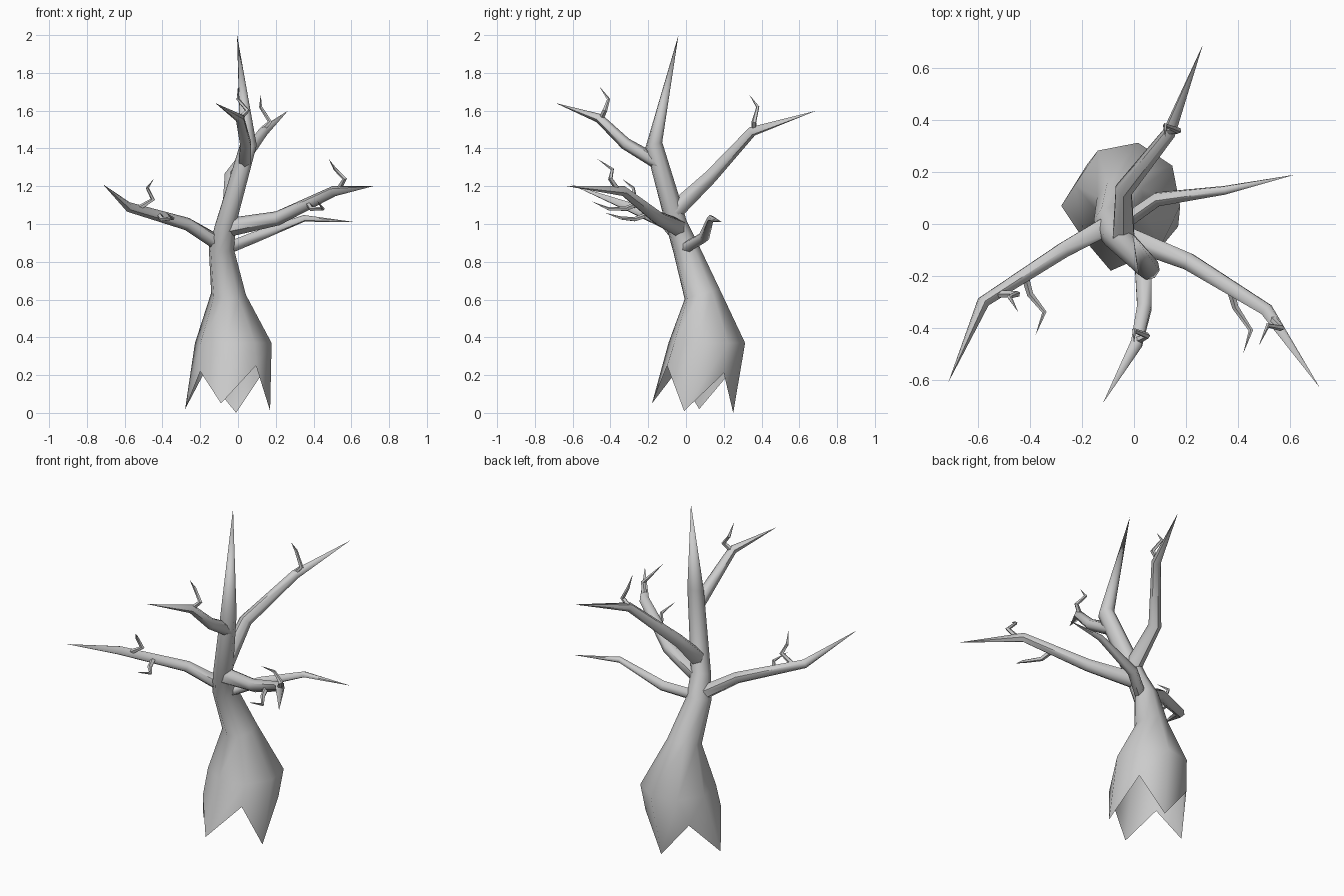
import bpy, math
from mathutils import Vector

if "Cube" in bpy.data.objects:
    bpy.data.objects.remove(bpy.data.objects["Cube"])


def make(name, verts, faces):
    me = bpy.data.meshes.new(name)
    me.from_pydata([tuple(v) for v in verts], [], faces)
    me.update()
    ob = bpy.data.objects.new(name, me)
    bpy.context.collection.objects.link(ob)
    bpy.ops.object.select_all(action='DESELECT')
    ob.select_set(True)
    bpy.context.view_layer.objects.active = ob
    bpy.ops.object.mode_set(mode='EDIT')
    bpy.ops.mesh.select_all(action='SELECT')
    bpy.ops.mesh.normals_make_consistent(inside=False)
    bpy.ops.object.mode_set(mode='OBJECT')
    bpy.ops.object.shade_smooth_by_angle(angle=math.radians(60))
    return ob


def bridge(start, n):
    return [(start + i, start + (i + 1) % n, start + n + (i + 1) % n, start + n + i)
            for i in range(n)]


def limb(name, path, radii, n):
    """Bent tapering tube ending in a point."""
    pts = [Vector(p) for p in path]
    verts, faces, ref = [], [], None
    for k, p in enumerate(pts[:-1]):
        d = (pts[k + 1] - p).normalized()
        if k:
            d = (d + (p - pts[k - 1]).normalized()).normalized()
        if ref is None:
            ref = Vector((0, 0, 1)) if abs(d.z) < 0.9 else Vector((1, 0, 0))
        u = (ref - d * ref.dot(d)).normalized()
        v = d.cross(u)
        ref = u
        for i in range(n):
            a = 2 * math.pi * i / n
            verts.append(p + (u * math.cos(a) + v * math.sin(a)) * radii[k])
        if k:
            faces += bridge((k - 1) * n, n)
    tip = len(verts)
    verts.append(pts[-1])
    faces += [(tip - n + i, tip - n + (i + 1) % n, tip) for i in range(n)]
    return make(name, verts, faces)


# Trunk: zigzag root hem, swollen base, leaning stem, pointed top
N = 8
verts = [(0.17, -0.01, 0.01), (0.13, 0.2, 0.21), (-0.01, 0.25, 0), (-0.18, 0.23, 0.21),
         (-0.28, 0.07, 0.02), (-0.2, -0.05, 0.22), (-0.09, -0.18, 0.05), (0.095, -0.1, 0.25)]
rings = [(-0.025, 0.11, 0.37, 0.207), (-0.05, 0.085, 0.63, 0.094), (-0.088, 0.0, 0.87, 0.068),
         (-0.065, -0.05, 1.0, 0.055), (0.055, -0.17, 1.42, 0.045)]
faces = []
for k, (x, y, z, r) in enumerate(rings):
    for i in range(N):
        a = 2 * math.pi * i / N - 0.2
        # rings tilt with the lean of the stem
        tilt = 0.3 * math.sin(a) * r if k else 0
        verts.append((x + r * math.cos(a), y + r * math.sin(a), z + tilt))
    faces += bridge(k * N, N)
tip = len(verts)
verts.append((-0.005, -0.04, 2.0))
faces += [(tip - N + i, tip - N + (i + 1) % N, tip) for i in range(N)]
make("trunk", verts, faces)

# Main branches
limb("branch_right_upper", [(-0.06, -0.04, 0.98), (0.21, -0.145, 1.03), (0.51, -0.33, 1.175),
                            (0.715, -0.63, 1.2)], [0.05, 0.038, 0.028], 6)
limb("branch_right_lower", [(-0.06, -0.01, 0.87), (0.09, 0.095, 0.93), (0.35, 0.13, 1.03),
                            (0.62, 0.19, 1.01)], [0.032, 0.03, 0.018], 6)
limb("branch_left", [(-0.09, 0.0, 0.89), (-0.27, -0.1, 1.0), (-0.58, -0.3, 1.09),
                     (-0.715, -0.61, 1.21)], [0.042, 0.034, 0.026], 6)
limb("branch_back", [(-0.04, -0.06, 1.07), (-0.04, 0.13, 1.25), (0.135, 0.35, 1.49),
                     (0.265, 0.69, 1.6)], [0.048, 0.036, 0.026], 6)
limb("branch_front", [(0.035, -0.14, 1.32), (0.04, -0.32, 1.425), (0.01, -0.46, 1.56),
                      (-0.12, -0.69, 1.64)], [0.038, 0.032, 0.025], 6)

# Twigs
twigs = {
    "twig_right_outer": [(0.53, -0.36, 1.18), (0.565, -0.4, 1.24), (0.515, -0.39, 1.29), (0.48, -0.47, 1.345)],
    "twig_right_inner": [(0.37, -0.25, 1.11), (0.39, -0.32, 1.08), (0.45, -0.41, 1.08), (0.42, -0.5, 1.12)],
    "twig_left_outer": [(-0.53, -0.27, 1.08), (-0.45, -0.27, 1.13), (-0.48, -0.28, 1.19), (-0.445, -0.34, 1.24)],
    "twig_left_inner": [(-0.42, -0.2, 1.05), (-0.4, -0.27, 1.025), (-0.345, -0.34, 1.03), (-0.38, -0.43, 1.06)],
    "twig_back": [(0.13, 0.36, 1.5), (0.17, 0.36, 1.54), (0.12, 0.38, 1.62), (0.12, 0.335, 1.685)],
    "twig_front": [(0.01, -0.45, 1.56), (0.05, -0.43, 1.6), (0.0, -0.41, 1.66), (0.0, -0.46, 1.73)],
}
for name, path in twigs.items():
    limb(name, path, [0.015, 0.013, 0.009], 5)
